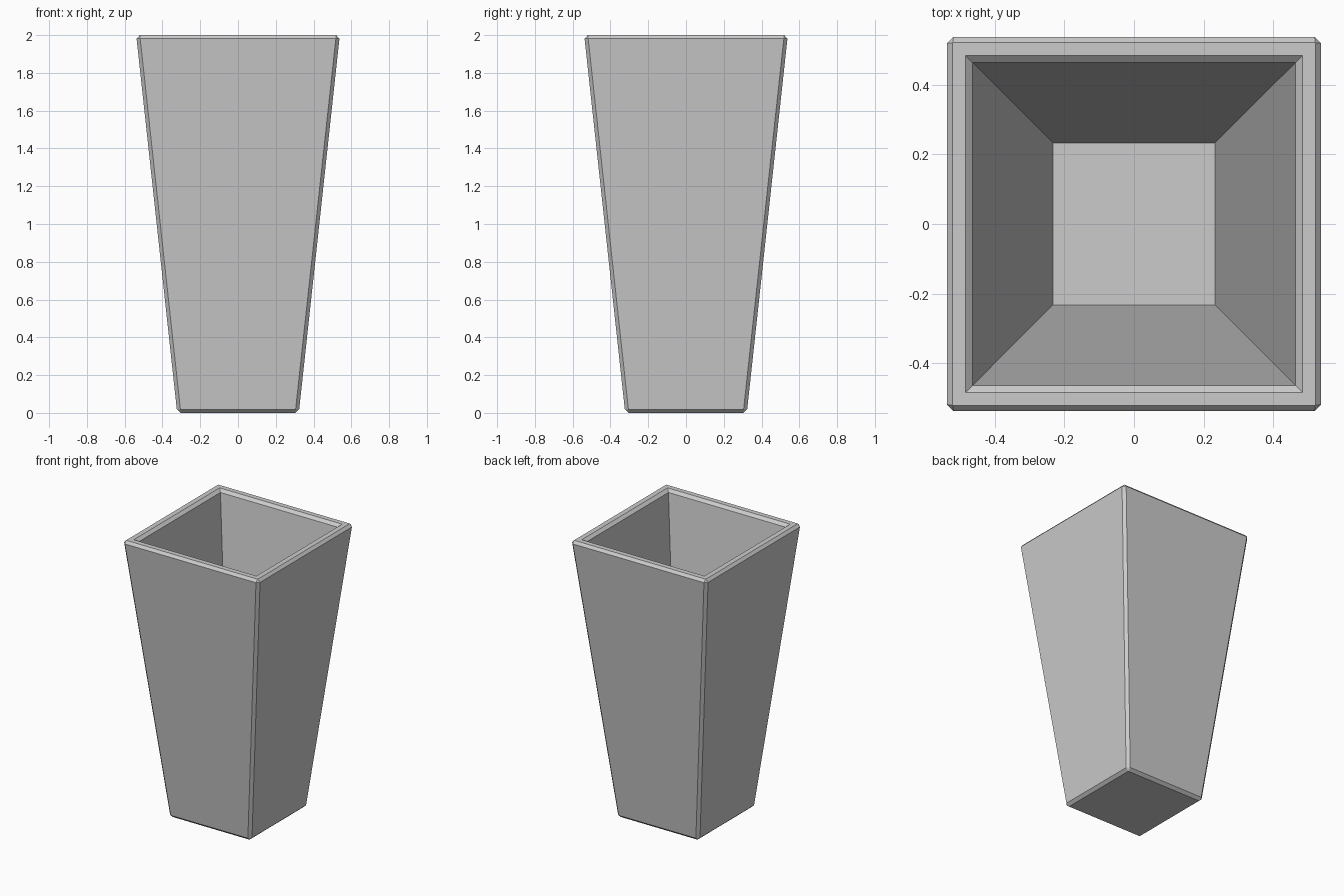
import bpy, bmesh

if "Cube" in bpy.data.objects:
    bpy.data.objects.remove(bpy.data.objects["Cube"])

TOP, BOTTOM = 0.539, 0.322          # outer half widths
RIM, FLOOR, FLOOR_Z = 0.465, 0.233, 0.12   # cavity half widths and floor height
HEIGHT, BEVEL = 2.0, 0.019

bm = bmesh.new()


def ring(h, z):
    return [bm.verts.new((x * h, y * h, z)) for x, y in ((-1, -1), (1, -1), (1, 1), (-1, 1))]


# Tapered outer shell, flat rim and tapered cavity
rings = [ring(BOTTOM, 0), ring(TOP, HEIGHT), ring(RIM, HEIGHT), ring(FLOOR, FLOOR_Z)]
for a, b in zip(rings, rings[1:]):
    for i in range(4):
        j = (i + 1) % 4
        bm.faces.new((a[i], a[j], b[j], b[i]))
bm.faces.new(rings[0][::-1])
bm.faces.new(rings[3])

# Chamfer the outer edges and the inner lip
outer = set(rings[0] + rings[1])
lip = set(rings[2])
edges = [e for e in bm.edges if set(e.verts) <= outer or set(e.verts) <= lip]
bmesh.ops.bevel(bm, geom=edges, offset=BEVEL, offset_type='OFFSET', segments=1,
                affect='EDGES', profile=0.5)
bmesh.ops.recalc_face_normals(bm, faces=bm.faces)

mesh = bpy.data.meshes.new("planter")
bm.to_mesh(mesh)
bm.free()
bpy.context.collection.objects.link(bpy.data.objects.new("planter", mesh))
